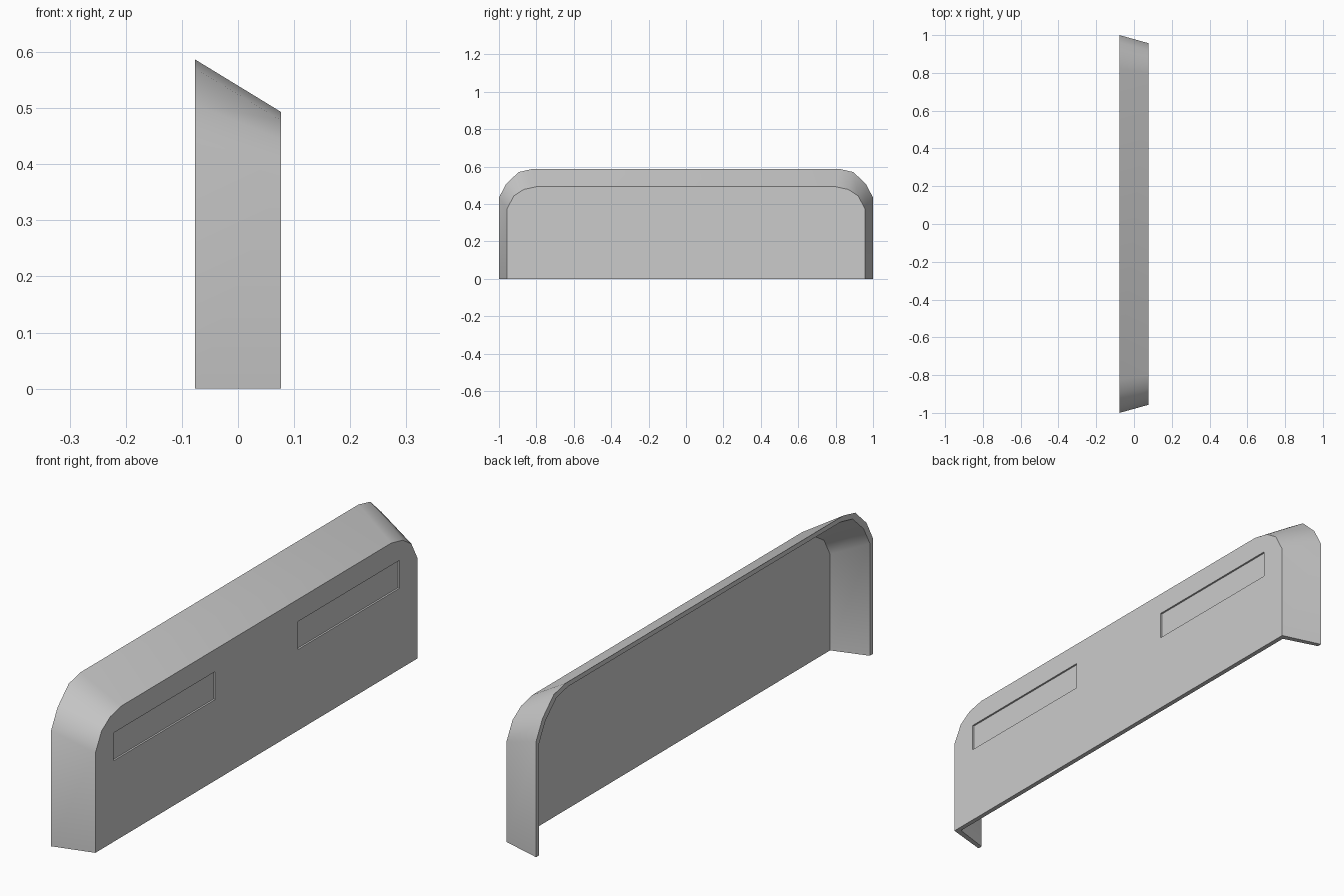
import bpy
import bmesh
import math

cube = bpy.data.objects.get("Cube")
if cube:
    bpy.data.objects.remove(cube, do_unlink=True)

HALF_DEPTH = 0.077
WALL = 0.018
RECESS_DEPTH = 0.007

grey = bpy.data.materials.new("plain grey")
grey.use_nodes = True
colour = (0.6, 0.6, 0.6, 1)
grey.diffuse_color = colour
grey.node_tree.nodes["Principled BSDF"].inputs["Base Color"].default_value = colour


def make_object(name, bm):
    bmesh.ops.recalc_face_normals(bm, faces=bm.faces)
    mesh = bpy.data.meshes.new(name)
    bm.to_mesh(mesh)
    bm.free()
    mesh.materials.append(grey)
    obj = bpy.data.objects.new(name, mesh)
    bpy.context.collection.objects.link(obj)
    return obj


def arch(half):
    """Mirror one half of an arch outline across y = 0."""
    return [(-y, z) for y, z in half] + [(y, z) for y, z in reversed(half)]


def inside(outline):
    """Shrink an outline by the wall thickness, keeping its base at z = 0."""
    top = max(z for y, z in outline)
    return [(y * (1 - WALL), z * (1 - WALL / top)) for y, z in outline]


# Outlines of the wide open rim and the smaller closed panel
rim = arch([(1, 0), (1, 0.435), (0.962, 0.507), (0.895, 0.571), (0.825, 0.587)])
panel = arch([(0.957, 0), (0.957, 0.375), (0.92, 0.444), (0.868, 0.478), (0.8, 0.493)])

# Hollow cover: outer skin, inner skin, rim and base edges
bm = bmesh.new()
outer_rim, outer_panel, inner_panel, inner_rim = [
    [bm.verts.new((x, y, z)) for y, z in outline]
    for x, outline in (
        (-HALF_DEPTH, rim),
        (HALF_DEPTH, panel),
        (HALF_DEPTH - WALL, inside(panel)),
        (-HALF_DEPTH, inside(rim)),
    )
]
for a, b in ((outer_rim, outer_panel), (inner_panel, inner_rim), (inner_rim, outer_rim)):
    for i in range(len(a) - 1):
        bm.faces.new((a[i], a[i + 1], b[i + 1], b[i]))
bm.faces.new(outer_panel)
bm.faces.new(inner_panel)
bm.faces.new((outer_panel[0], outer_panel[-1], inner_panel[-1], inner_panel[0]))
for end in (0, -1):
    bm.faces.new([ring[end] for ring in (outer_rim, outer_panel, inner_panel, inner_rim)])
cover = make_object("cover", bm)

# Two shallow rectangular recesses in the panel
bm = bmesh.new()
for side in (-1, 1):
    made = bmesh.ops.create_cube(bm, size=1)
    bmesh.ops.scale(bm, vec=(2 * RECESS_DEPTH, 0.605, 0.105), verts=made["verts"])
    bmesh.ops.translate(bm, vec=(HALF_DEPTH, side * 0.548, 0.357), verts=made["verts"])
cutter = make_object("recess_cutter", bm)
cutter.hide_render = True

cut = cover.modifiers.new("recesses", "BOOLEAN")
cut.operation = "DIFFERENCE"
cut.solver = "EXACT"
cut.object = cutter

bpy.ops.object.select_all(action="DESELECT")
cover.select_set(True)
bpy.context.view_layer.objects.active = cover
bpy.ops.object.modifier_apply(modifier=cut.name)
bpy.data.objects.remove(cutter, do_unlink=True)

# Soft rounded corners with crisp panel and rim edges
bpy.ops.object.shade_smooth_by_angle(angle=math.radians(40))
